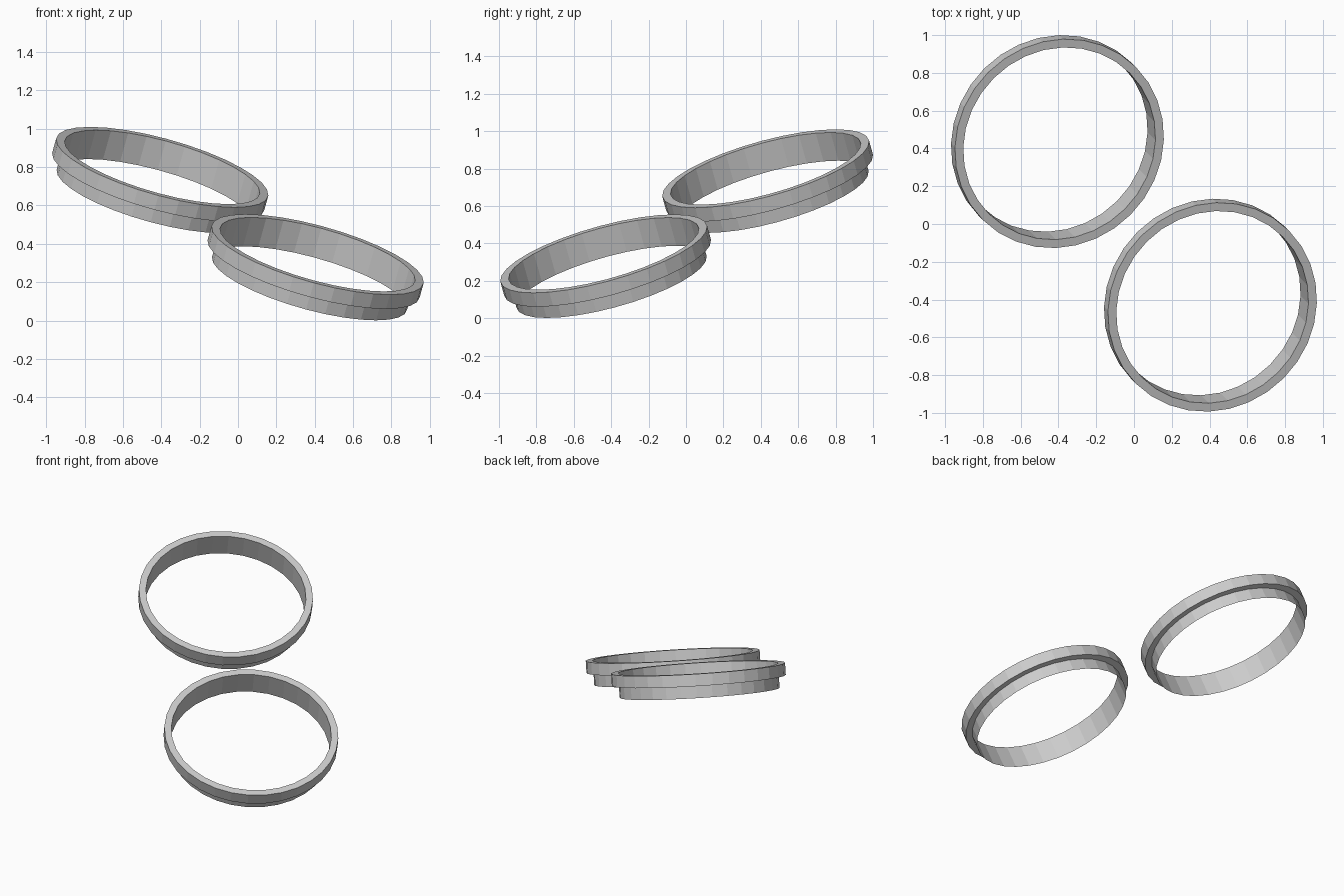
import bpy, bmesh
from math import cos, sin, pi
from mathutils import Vector

if "Cube" in bpy.data.objects:
    bpy.data.objects.remove(bpy.data.objects["Cube"])

SIDES = 32
AXIS = Vector((0.259, -0.259, 0.931)).normalized()
R_OUT, R_IN = 0.573, 0.527      # flange and thin sleeve radii
FLANGE, HEIGHT = 0.08, 0.162    # flange depth and full depth

def stepped_ring(name, top_centre):
    """Thin sleeve with a boxed flange around its upper half."""
    bm = bmesh.new()

    def loop(r, z):
        return [bm.verts.new((r * cos(2 * pi * i / SIDES), r * sin(2 * pi * i / SIDES), z))
                for i in range(SIDES)]

    def bridge(a, b):
        for i in range(SIDES):
            j = (i + 1) % SIDES
            bm.faces.new((a[i], a[j], b[j], b[i]))

    sleeve_bottom = loop(R_IN, -HEIGHT)
    sleeve_step = loop(R_IN, -FLANGE)
    flange_bottom = loop(R_OUT, -FLANGE)
    flange_top = loop(R_OUT, 0)
    inner_top = loop(R_IN, 0)
    profile = [sleeve_bottom, sleeve_step, flange_bottom, flange_top, inner_top]
    for a, b in zip(profile, profile[1:]):
        bridge(a, b)
    bridge(inner_top, sleeve_step)   # inside wall behind the flange

    mesh = bpy.data.meshes.new(name)
    bm.to_mesh(mesh)
    bm.free()
    ob = bpy.data.objects.new(name, mesh)
    bpy.context.collection.objects.link(ob)
    ob.location = top_centre
    ob.rotation_mode = 'QUATERNION'
    ob.rotation_quaternion = Vector((0, 0, 1)).rotation_difference(AXIS)
    return ob

# Two matching tilted rings, one higher and behind the other
stepped_ring("upper_ring", (-0.395, 0.426, 0.80))
stepped_ring("lower_ring", (0.415, -0.44, 0.345))
